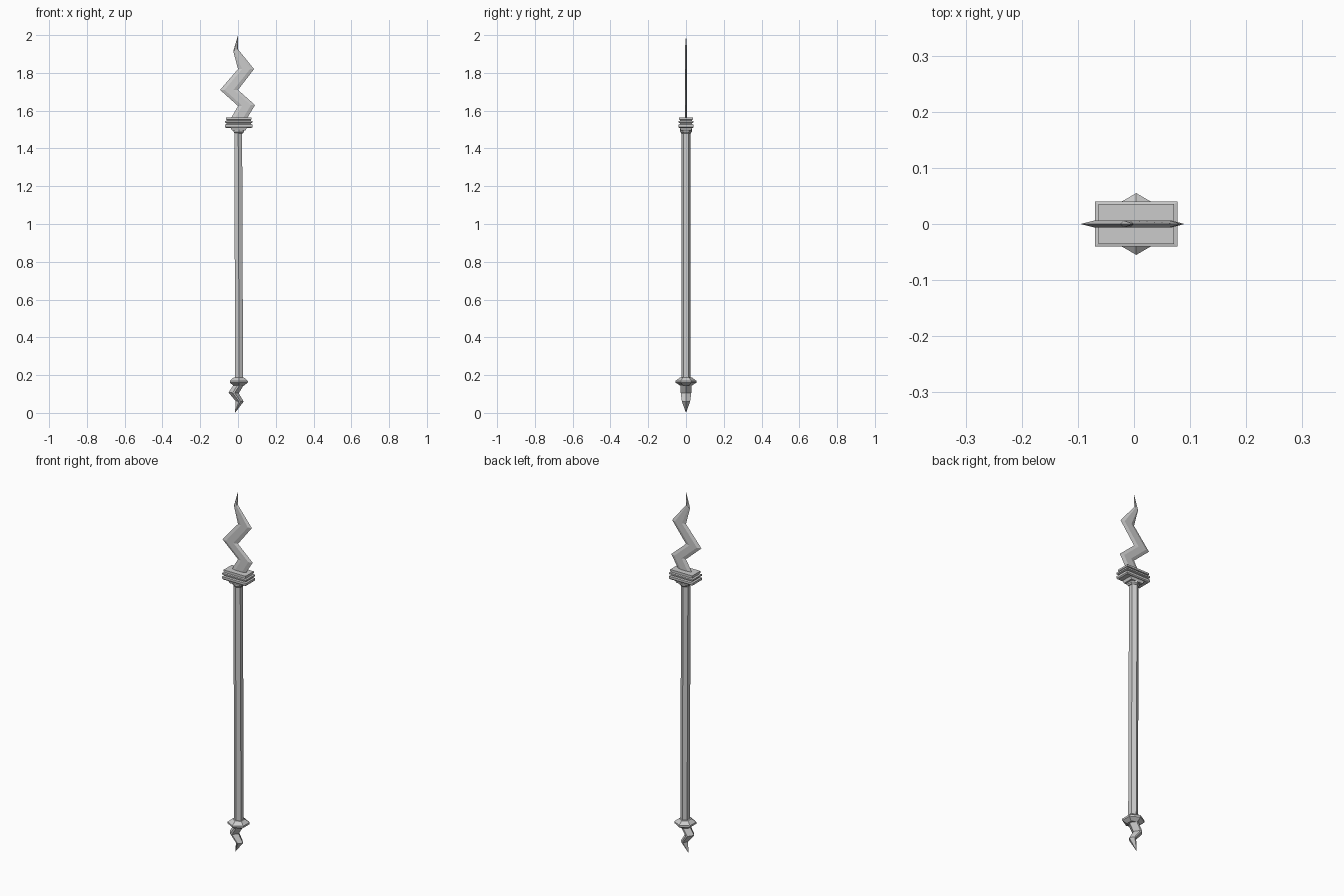
import bpy, bmesh, math

if "Cube" in bpy.data.objects:
    bpy.data.objects.remove(bpy.data.objects["Cube"])

CX = 0.004  # slight sideways offset of the pole


def loft(name, rings):
    """Skin closed rings of equal length; a one-point ring makes a tip."""
    bm = bmesh.new()
    rows = [[bm.verts.new(p) for p in r] for r in rings]
    for a, b in zip(rows, rows[1:]):
        n = max(len(a), len(b))
        for i in range(n):
            j = (i + 1) % n
            if len(b) == 1:
                bm.faces.new((a[i], a[j], b[0]))
            elif len(a) == 1:
                bm.faces.new((a[0], b[j], b[i]))
            else:
                bm.faces.new((a[i], a[j], b[j], b[i]))
    for row in (rows[0], rows[-1]):
        if len(row) > 2:
            bm.faces.new(row)
    bmesh.ops.recalc_face_normals(bm, faces=bm.faces)
    me = bpy.data.meshes.new(name)
    bm.to_mesh(me)
    bm.free()
    ob = bpy.data.objects.new(name, me)
    bpy.context.collection.objects.link(ob)
    return ob


def hexagon(r, z, x=CX):
    # corners point to front and back
    return [(x + r * math.sin(k * math.pi / 3), r * math.cos(k * math.pi / 3), z)
            for k in range(6)]


def rect(hx, hy, z):
    return [(CX + sx * hx, sy * hy, z)
            for sx, sy in ((-1, -1), (1, -1), (1, 1), (-1, 1))]


def slanted(left, right, t, inset=0.25):
    # six-sided section between two sharp edge points
    def at(f, y):
        return (left[0] + (right[0] - left[0]) * f, y,
                left[1] + (right[1] - left[1]) * f)
    return [at(0, 0), at(inset, -t), at(1 - inset, -t),
            at(1, 0), at(1 - inset, t), at(inset, t)]


# six-sided shaft, leaning very slightly
loft("shaft", [hexagon(0.024, 0.17, 0.006), hexagon(0.024, 1.495, 0.001)])

# neck under the stepped collar
loft("neck", [hexagon(0.025, 1.48), hexagon(0.031, 1.487), hexagon(0.031, 1.502)])

# stepped rectangular collar with grooves
loft("collar", [rect(hx, hy, z) for hx, hy, z in (
    (0.036, 0.028, 1.495), (0.042, 0.032, 1.509), (0.068, 0.036, 1.509),
    (0.0735, 0.04, 1.514), (0.0735, 0.04, 1.526), (0.065, 0.032, 1.529),
    (0.065, 0.032, 1.534), (0.0735, 0.04, 1.537), (0.0735, 0.04, 1.545),
    (0.064, 0.031, 1.547), (0.064, 0.031, 1.551), (0.0675, 0.036, 1.553),
    (0.0675, 0.036, 1.563))])

# zigzag blade
blade = [((-0.04, 1.555), (0.045, 1.555)), ((0.0, 1.625), (0.09, 1.63)),
         ((-0.095, 1.71), (0.0, 1.71)), ((0.0, 1.82), (0.085, 1.82)),
         ((-0.025, 1.915), (0.0, 1.925))]
loft("blade", [slanted(l, r, 0.006) for l, r in blade] + [[(0.0, 0.0, 2.0)]])

# six-sided lower collar
loft("lower_collar", [hexagon(r, z) for r, z in (
    (0.032, 0.145), (0.055, 0.16), (0.055, 0.17), (0.032, 0.187))])

# zigzag foot spike
foot = [((-0.022, 0.15), (0.032, 0.15), 0.03), ((-0.05, 0.108), (0.004, 0.104), 0.028),
        ((-0.012, 0.062), (0.03, 0.06), 0.022)]
loft("foot_spike", [slanted(l, r, t, 0.4) for l, r, t in foot] + [[(-0.016, 0.0, 0.0)]])
